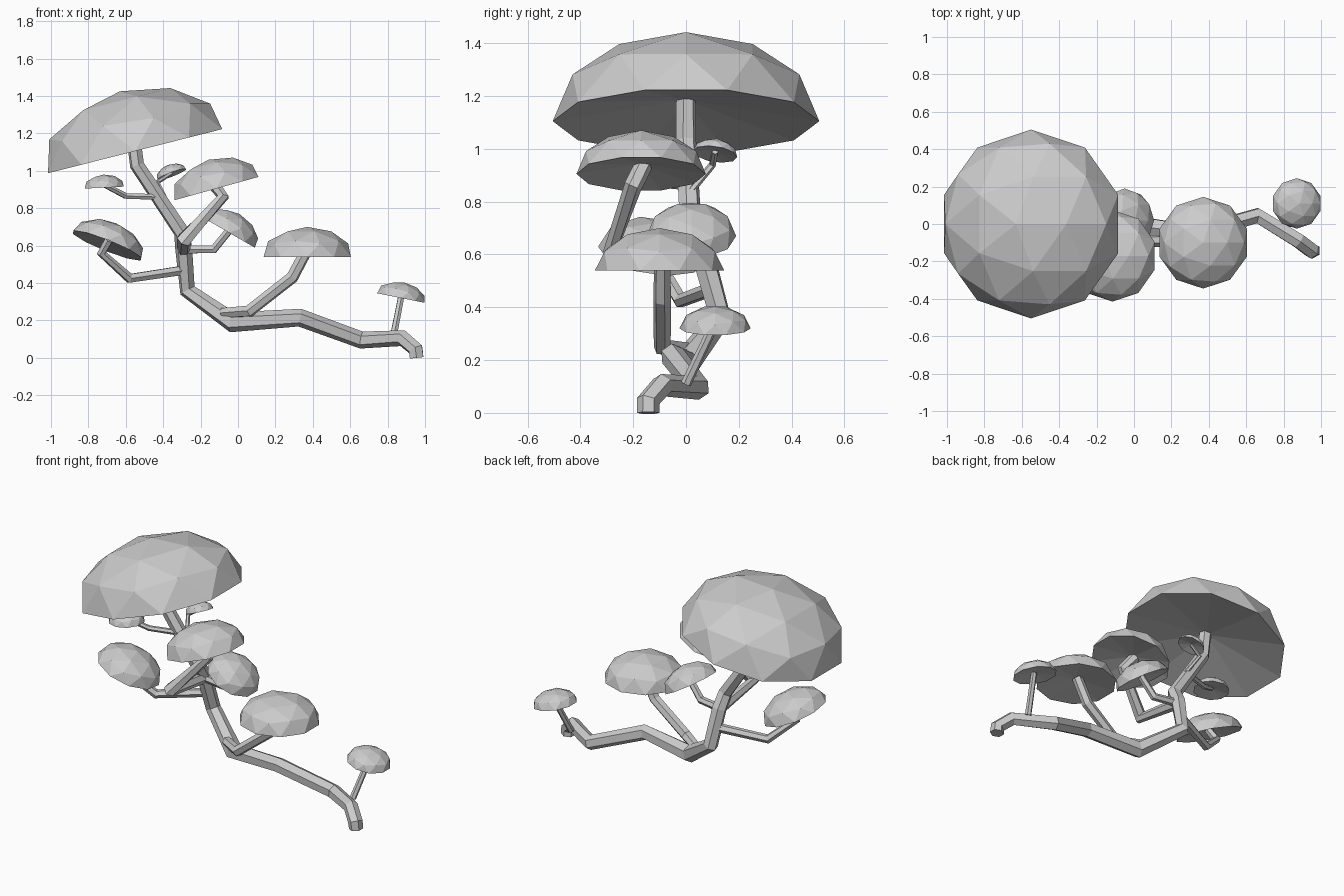
import bpy, bmesh
from mathutils import Vector, Matrix

if "Cube" in bpy.data.objects:
    bpy.data.objects.remove(bpy.data.objects["Cube"])


def limb(name, points):
    """Hexagonal tapered tube through (x, y, z, radius) points."""
    cu = bpy.data.curves.new(name, 'CURVE')
    cu.dimensions = '3D'
    cu.bevel_depth = 1.0
    cu.bevel_resolution = 1          # six sides
    cu.use_fill_caps = True
    sp = cu.splines.new('POLY')
    sp.use_smooth = False
    sp.points.add(len(points) - 1)
    for p, (x, y, z, r) in zip(sp.points, points):
        p.co = (x, y, z, 1)
        p.radius = r
    ob = bpy.data.objects.new(name, cu)
    bpy.context.collection.objects.link(ob)
    bpy.ops.object.select_all(action='DESELECT')
    ob.select_set(True)
    bpy.context.view_layer.objects.active = ob
    bpy.ops.object.convert(target='MESH')


def canopy(name, centre, radius, height, slope_x, slope_y=0.0):
    """Faceted half-sphere with a shallow hollow underside; slopes tilt its rim."""
    bm = bmesh.new()
    bmesh.ops.create_icosphere(bm, subdivisions=2, radius=1)
    bmesh.ops.delete(bm, geom=[v for v in bm.verts if v.co.z < -0.01], context='VERTS')
    rim = [e for e in bm.edges if e.is_boundary]
    apex = bm.verts.new((0, 0, 0.25))
    for e in rim:
        bm.faces.new((e.verts[0], e.verts[1], apex))
    bmesh.ops.recalc_face_normals(bm, faces=bm.faces)
    tilt = Vector((0, 0, 1)).rotation_difference(Vector((-slope_x, -slope_y, 1)))
    bm.transform(Matrix.LocRotScale(Vector(centre), tilt, Vector((radius, radius, height))))
    me = bpy.data.meshes.new(name)
    bm.to_mesh(me)
    bm.free()
    bpy.context.collection.objects.link(bpy.data.objects.new(name, me))


# Leaning trunk
limb("trunk", [(.955, -.143, 0, .042), (.95, -.143, .045, .044), (.88, -.09, .105, .044),
               (.66, .045, .095, .046), (.33, -.05, .215, .048), (-.03, 0, .19, .055),
               (-.27, .13, .36, .045), (-.29, .07, .58, .046), (-.30, .02, .67, .044),
               (-.54, 0, 1.03, .04), (-.56, 0, 1.19, .038)])

# Branches
limb("crown_side_branch", [(-.29, .05, .58, .035), (-.29, -.28, .63, .042),
                           (-.08, -.20, .86, .034), (-.14, -.16, .94, .034)])
limb("low_right_branch", [(-.08, .0, .24, .03), (.06, -.09, .25, .034),
                          (.29, -.09, .43, .034), (.37, -.09, .58, .032)])
limb("low_left_branch", [(-.28, .10, .47, .028), (-.58, -.02, .425, .028),
                         (-.73, -.10, .56, .026), (-.69, -.13, .63, .024)])
limb("middle_branch", [(-.28, .06, .58, .025), (-.13, .03, .58, .025), (-.04, .02, .69, .022)])
limb("upper_left_twig", [(-.42, 0, .86, .018), (-.60, -.06, .865, .017), (-.715, -.13, .925, .015)])
limb("upper_back_twig", [(-.38, .01, .83, .014), (-.43, .10, .94, .014), (-.355, .11, .99, .012)])
limb("base_twig", [(.83, 0, .11, .02), (.875, .11, .34, .018)])

# Leaf canopies
canopy("crown", (-.55, 0, 1.105), .505, .33, .253)
canopy("crown_side_canopy", (-.115, -.17, .905), .245, .16, .277)
canopy("low_right_canopy", (.37, -.10, .54), .245, .16, 0)
canopy("low_left_canopy", (-.70, -.13, .60), .205, .13, -.40, -.16)
canopy("middle_canopy", (-.05, .02, .67), .17, .115, -.58)
canopy("base_canopy", (.87, .11, .32), .135, .085, -.2)
canopy("upper_left_canopy", (-.715, -.13, .91), .11, .07, .05)
canopy("upper_back_canopy", (-.355, .11, .98), .085, .055, .38, -.15)
